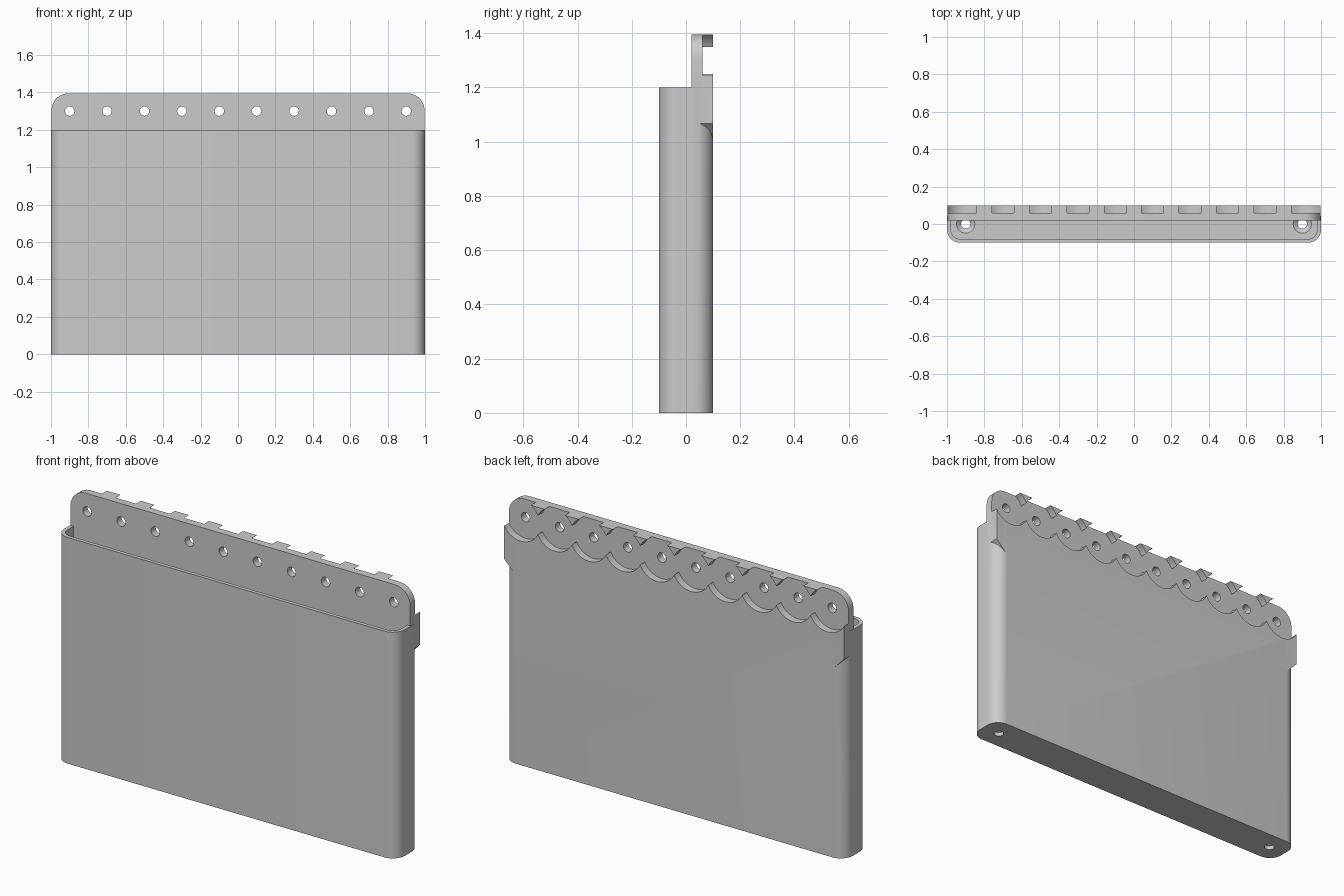
import bpy, bmesh, math
from mathutils import Vector

if "Cube" in bpy.data.objects:
    bpy.data.objects.remove(bpy.data.objects["Cube"], do_unlink=True)

grey = bpy.data.materials.new("plain grey")
grey.use_nodes = True
grey.diffuse_color = (0.6, 0.6, 0.6, 1)
grey.node_tree.nodes["Principled BSDF"].inputs["Base Color"].default_value = (0.6, 0.6, 0.6, 1)


def prism(name, points, offset):
    """Extrude a closed 3D outline along an offset."""
    bm = bmesh.new()
    face = bm.faces.new([bm.verts.new(p) for p in points])
    new = bmesh.ops.extrude_face_region(bm, geom=[face])["geom"]
    moved = [v for v in new if isinstance(v, bmesh.types.BMVert)]
    bmesh.ops.translate(bm, verts=moved, vec=Vector(offset))
    bmesh.ops.recalc_face_normals(bm, faces=bm.faces)
    mesh = bpy.data.meshes.new(name)
    bm.to_mesh(mesh)
    bm.free()
    mesh.materials.append(grey)
    obj = bpy.data.objects.new(name, mesh)
    bpy.context.collection.objects.link(obj)
    return obj


def arc(cx, cy, r, start, end, steps):
    angles = [math.radians(start + (end - start) * i / steps) for i in range(steps + 1)]
    return [(cx + r * math.cos(a), cy + r * math.sin(a)) for a in angles]


def rounded_box(name, hx, hy, r, z0, z1):
    outline = []
    for i, (sx, sy) in enumerate([(1, 1), (-1, 1), (-1, -1), (1, -1)]):
        outline += arc(sx * (hx - r), sy * (hy - r), r, i * 90, i * 90 + 90, 10)
    return prism(name, [(x, y, z0) for x, y in outline], (0, 0, z1 - z0))


def rod(name, centre, axis, length, r1, r2):
    bpy.ops.mesh.primitive_cone_add(vertices=48, radius1=r1, radius2=r2, depth=length, location=centre,
                                    rotation=(math.pi / 2, 0, 0) if axis == "y" else (0, 0, 0))
    obj = bpy.context.object
    obj.name = name
    obj.data.materials.append(grey)
    return obj


def combine(target, other, operation):
    other.hide_render = True
    mod = target.modifiers.new(operation, "BOOLEAN")
    mod.operation, mod.solver, mod.object = operation, "EXACT", other
    bpy.context.view_layer.objects.active = target
    bpy.ops.object.modifier_apply(modifier=mod.name)
    bpy.data.objects.remove(other, do_unlink=True)


# Hollow bin with rounded corners
holder = rounded_box("wall_bin", 1, 0.1, 0.07, 0, 1.2)
combine(holder, rounded_box("cavity", 0.98, 0.08, 0.05, 0.04, 1.4), "DIFFERENCE")

# Mounting plate along the back, chamfered below and rounded above
W, R = 0.997, 0.09
outline = [(-0.93, 1.0), (0.93, 1.0), (W, 1.067)]
outline += arc(W - R, 1.395 - R, R, 0, 90, 10) + arc(R - W, 1.395 - R, R, 90, 180, 10)
outline.append((-W, 1.067))
plate = prism("mounting_plate", [(x, 0.02, z) for x, z in outline], (0, 0.08, 0))
wedge = [(-0.98, 0.01, 0.99), (-0.98, 0.08, 0.99), (-0.98, 0.01, 1.06)]
combine(plate, prism("support_slope", wedge, (1.96, 0, 0)), "DIFFERENCE")
combine(holder, plate, "UNION")

# Round recesses and screw holes along the plate
for i in range(10):
    x = -0.9 + 0.2 * i
    combine(holder, rod("recess", (x, 0.11, 1.3), "y", 0.1, 0.112, 0.112), "DIFFERENCE")
    combine(holder, rod("screw_hole", (x, 0.05, 1.3), "y", 0.3, 0.025, 0.025), "DIFFERENCE")

# Countersunk holes in the floor
for x in (-0.9, 0.9):
    combine(holder, rod("floor_hole", (x, 0, 0), "z", 0.3, 0.025, 0.025), "DIFFERENCE")
    combine(holder, rod("countersink", (x, 0, 0.03), "z", 0.04, 0.01, 0.062), "DIFFERENCE")

bpy.ops.object.select_all(action="DESELECT")
holder.select_set(True)
bpy.context.view_layer.objects.active = holder
bpy.ops.object.shade_smooth_by_angle(angle=math.radians(30))
